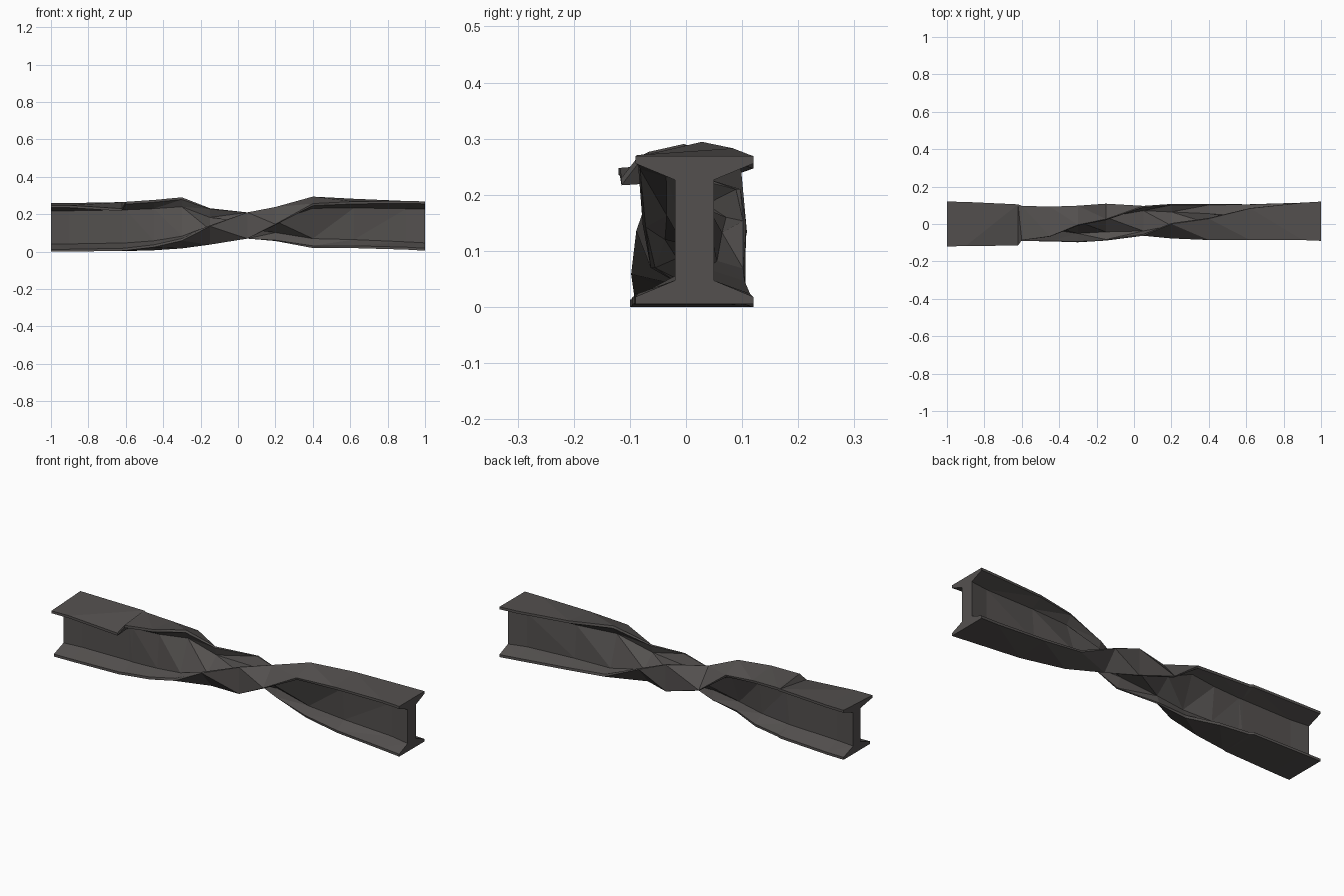
import bpy, bmesh, math
from mathutils import Matrix, Vector

cube = bpy.data.objects.get("Cube")
if cube:
    bpy.data.objects.remove(cube, do_unlink=True)

# Dull dark steel
steel = bpy.data.materials.new("dark_steel")
steel.use_nodes = True
colour = (0.088, 0.081, 0.078, 1)
steel.diffuse_color = colour
steel.node_tree.nodes["Principled BSDF"].inputs["Base Color"].default_value = colour

# Stations along the beam: x, roll, half width, half height, centre y, centre z, web half thickness
STATIONS = [
    (-1.0, 0, .11, .13, .01, .13, .03),
    (-.9, 0, .108, .13, .01, .13, .02),
    (-.62, 0, .1, .13, .005, .135, .02),
    (-.6, 1, .092, .13, .003, .135, .02),
    (-.45, 6, .08, .127, 0, .142, .02),
    (-.3, 22, .055, .125, 0, .154, .02),
    (-.15, 50, .064, .075, .01, .135, .02),
    (.05, 90, .07, .08, .017, .14, .02),
    (.2, 130, .06, .07, .015, .148, .02),
    (.4, 162, .06, .125, .01, .157, .02),
    (.62, 175, .085, .125, .01, .151, .02),
    (.9, 180, .1, .13, .014, .141, .02),
    (1.0, 180, .105, .132, .015, .137, .035),
]


def beam_section(w, h, t):
    """Outline of an I-shaped section with tapered flanges."""
    edge, root = h * .1, h * .32
    quarter = [(w, h), (w, h - edge), (t, h - root)]
    right = quarter + [(u, -v) for u, v in reversed(quarter)]
    return right + [(-u, -v) for u, v in right]


# Twisted beam: join one section to the next, then cap both ends
bm = bmesh.new()
rings = []
for x, roll, w, h, cy, cz, t in STATIONS:
    turn = Matrix.Rotation(math.radians(-roll), 2)
    ring = []
    for u, v in beam_section(w, h, t):
        p = turn @ Vector((u, v))
        y, z = p.x + cy, p.y + cz
        # Torn, drooping front lip of the upper flange
        if x < -.61 and u < -t and v > 0:
            y -= .02
            z -= .035 if x > -.7 else .012
        ring.append(bm.verts.new((x, y, z)))
    rings.append(ring)

for a, b in zip(rings, rings[1:]):
    for i in range(len(a)):
        j = (i + 1) % len(a)
        bm.faces.new((a[i], a[j], b[j], b[i]))

# End caps: upper flange, web and lower flange
for ring in (rings[0], rings[-1]):
    for part in ((0, 1, 2, 9, 10, 11), (2, 3, 8, 9), (3, 4, 5, 6, 7, 8)):
        bm.faces.new([ring[i] for i in part])

bm.normal_update()
bmesh.ops.triangulate(bm, faces=bm.faces[:])
bmesh.ops.recalc_face_normals(bm, faces=bm.faces[:])
mesh = bpy.data.meshes.new("twisted_beam")
bm.to_mesh(mesh)
bm.free()
mesh.materials.append(steel)
beam = bpy.data.objects.new("twisted_beam", mesh)
bpy.context.collection.objects.link(beam)
